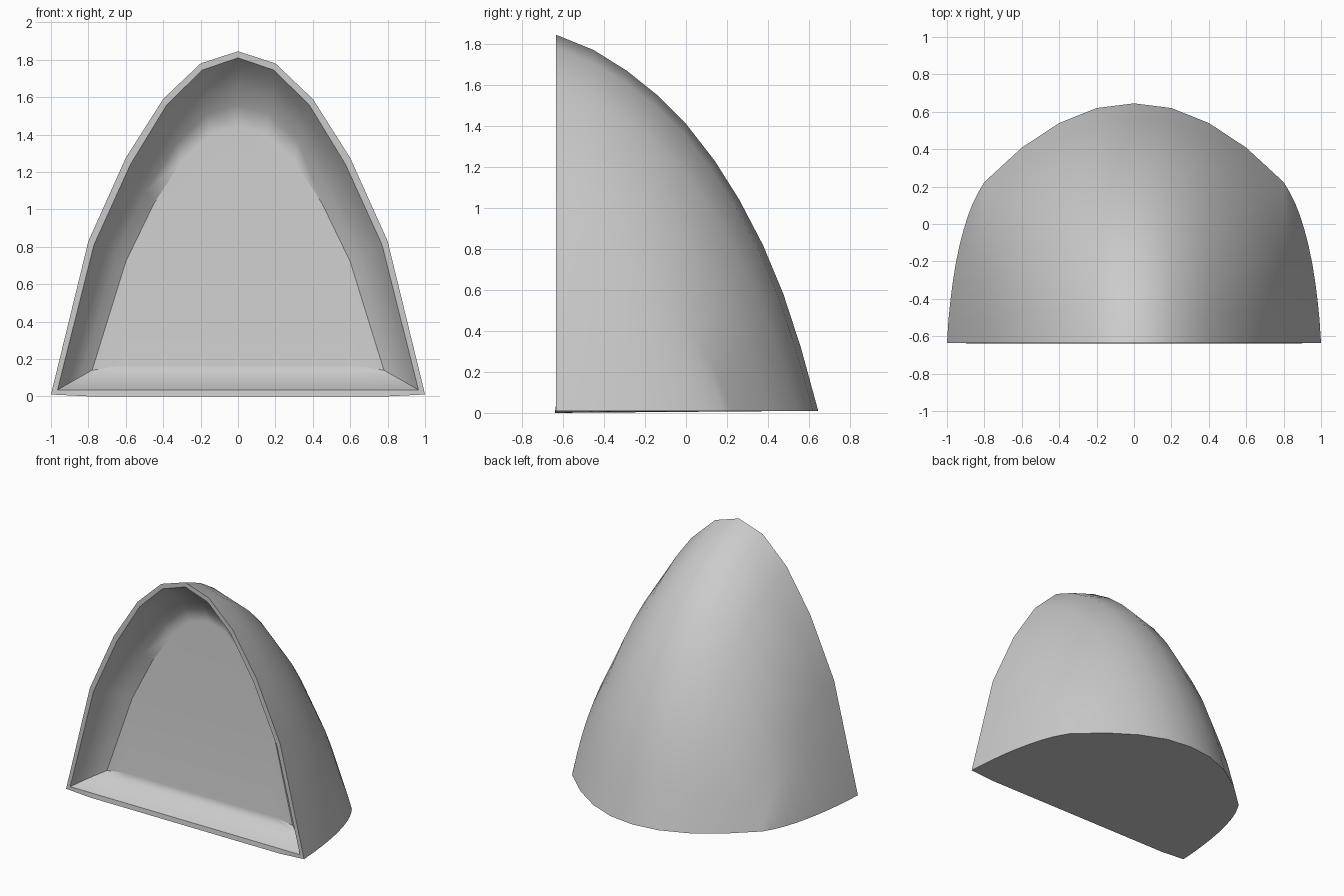
import bpy, bmesh, math
from mathutils import Vector

if "Cube" in bpy.data.objects:
    bpy.data.objects.remove(bpy.data.objects["Cube"])

# Half arch: x, front z, floor y, inner rim x/z, back panel x/z
ARCH = [(0.0, 1.845, 0.645, 0.00, 1.81, 0.00, 1.44),
        (0.2, 1.78, 0.62, 0.19, 1.745, 0.15, 1.40),
        (0.4, 1.59, 0.54, 0.38, 1.56, 0.30, 1.26),
        (0.6, 1.275, 0.408, 0.575, 1.24, 0.45, 1.03),
        (0.8, 0.83, 0.224, 0.77, 0.81, 0.60, 0.72),
        (1.0, 0.01, -0.635, 0.965, 0.035, 0.78, 0.14)]
# Ridge line seen from the side: y, z
RIDGE = [(-0.635, 1.845), (-0.45, 1.77), (-0.29, 1.67), (-0.14, 1.55), (0, 1.41),
         (0.14, 1.23), (0.26, 1.04), (0.375, 0.82), (0.475, 0.58), (0.56, 0.32), (0.645, 0.01)]
Y0, FLOOR, N = -0.635, 0.01, len(RIDGE) - 1
WALL_STEPS = 4

bm = bmesh.new()


def panel_y(z):
    return Y0 + 0.165 + 0.08 * z


def column(x, zf, yb):
    """The ridge line scaled to this column's front height and floor depth."""
    fy, fz = (yb - Y0) / (0.645 - Y0), (zf - FLOOR) / (1.845 - FLOOR)
    return [Vector((x, Y0 + (y - Y0) * fy, FLOOR + (z - FLOOR) * fz)) for y, z in RIDGE]


def face(vs):
    vs = list(dict.fromkeys(vs))
    if len(vs) > 2:
        bm.faces.new(vs)


# Outer shell columns, inner rim and panel points from left to right
cols, rim, panel = [], [], []
for i in range(-5, 6):
    s = -1 if i < 0 else 1
    x, zf, yb, ix, iz, px, pz = ARCH[abs(i)]
    if abs(i) < 5:
        pts = column(s * x, zf, yb)
        cols.append([bm.verts.new(p) for p in pts])
    else:
        # side skirt runs from the last column straight down to the floor
        pts = [Vector((s * (0.8 + 0.2 * (p.z - FLOOR) / (0.83 - FLOOR)), p.y, FLOOR))
               for p in column(0.8, 0.83, 0.224)]
        cols.append([bm.verts.new(p) for p in pts])
    rim.append(Vector((s * ix, Y0, iz)))
    panel.append(Vector((s * px, panel_y(pz), pz)))
for a, b in zip(cols, cols[1:]):
    for k in range(N):
        face([a[k], b[k], b[k + 1], a[k + 1]])

# Front rim and rounded cavity walls ending in the recessed panel
outer = [c[0] for c in cols] + [bm.verts.new((x, Y0 - 0.005, 0)) for x in (0.8, -0.8)]
rim += [Vector((x, Y0, 0.035)) for x in (0.78, -0.78)]
panel += [Vector((x, panel_y(0.165), 0.165)) for x in (0.62, -0.62)]
loops = [outer]
for k in range(WALL_STEPS + 1):
    t = k / WALL_STEPS
    ring = []
    for r, p in zip(rim, panel):
        c = Vector((r.x + (p.x - r.x) * 0.3, r.y + (p.y - r.y) * 0.65, r.z + (p.z - r.z) * 0.3))
        ring.append(bm.verts.new(r * (1 - t) ** 2 + c * 2 * t * (1 - t) + p * t * t))
    loops.append(ring)
for la, lb in zip(loops, loops[1:]):
    for i in range(len(la)):
        j = (i + 1) % len(la)
        face([la[i], la[j], lb[j], lb[i]])
face(loops[-1])

# Underside
left, right = cols[0], cols[-1]
face(left[:-1] + [c[-1] for c in cols[1:-1]] + right[-2::-1] + outer[-2:])
bmesh.ops.remove_doubles(bm, verts=bm.verts[:], dist=0.0005)
bmesh.ops.recalc_face_normals(bm, faces=bm.faces[:])

mesh = bpy.data.meshes.new("hollow_shell")
bm.to_mesh(mesh)
bm.free()
shell = bpy.data.objects.new("hollow_shell", mesh)
bpy.context.collection.objects.link(shell)
bpy.context.view_layer.objects.active = shell
shell.select_set(True)
bpy.ops.object.shade_smooth_by_angle(angle=math.radians(35))

# Keep the panel shading flat against the rounded walls
mod = shell.modifiers.new("weighted_normals", 'WEIGHTED_NORMAL')
mod.keep_sharp = True
